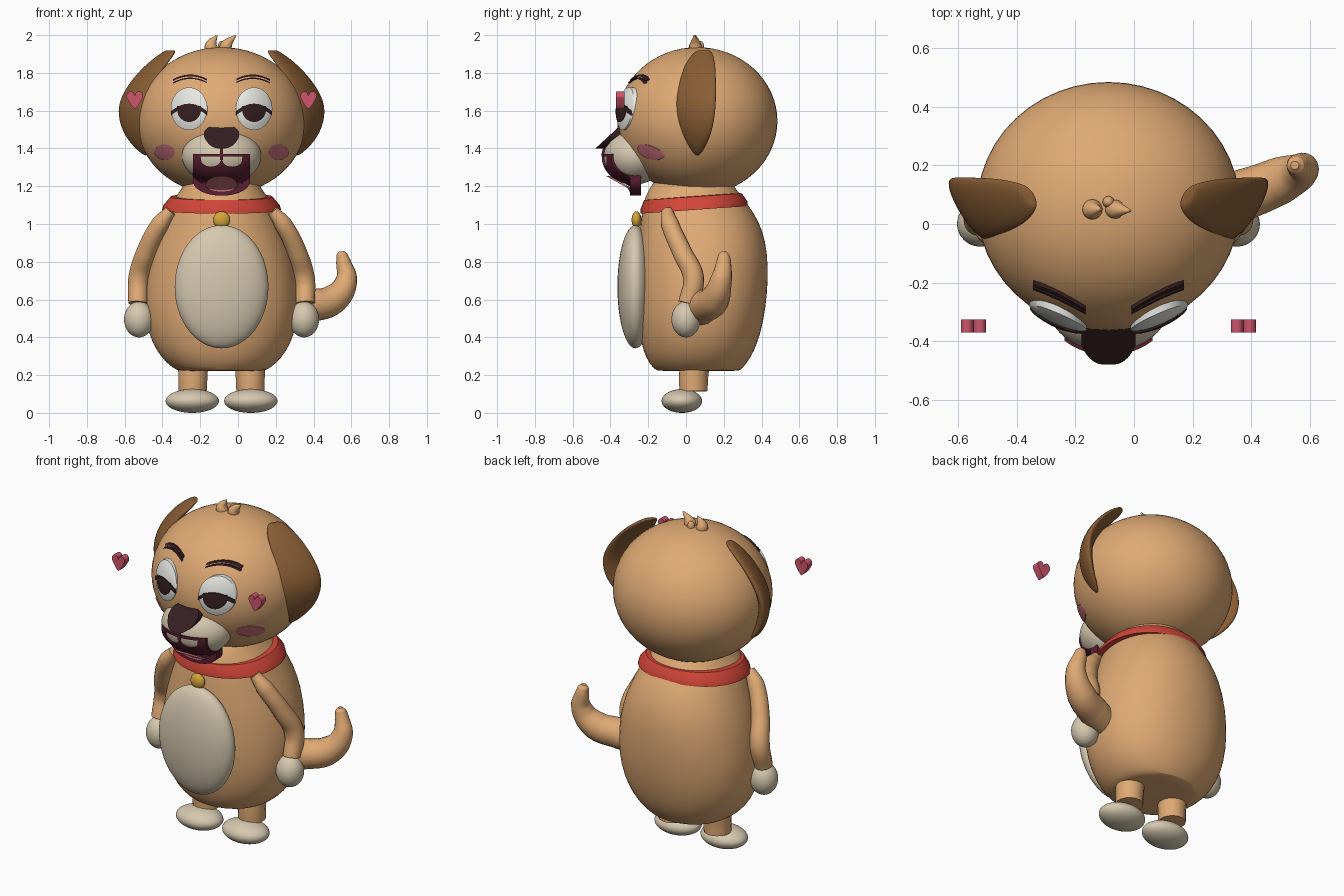
import bpy, bmesh, math
from mathutils import Vector

if "Cube" in bpy.data.objects:
    bpy.data.objects.remove(bpy.data.objects["Cube"])

CX = -0.087  # the body's mirror plane


def material(name, r, g, b):
    m = bpy.data.materials.new(name)
    m.diffuse_color = (r, g, b, 1)
    m.use_nodes = True
    m.node_tree.nodes["Principled BSDF"].inputs["Base Color"].default_value = m.diffuse_color
    return m


TAN = material("tan fur", .74, .40, .175)
BROWN = material("ear brown", .25, .11, .035)
CREAM = material("cream fur", .67, .58, .43)
WHITE = material("eye white", .8, .8, .77)
RED = material("collar red", .64, .06, .04)
GOLD = material("gold", .66, .38, .04)
DARK = material("dark brown", .035, .013, .015)
MAROON = material("mouth maroon", .10, .013, .03)
PINK = material("pink", .62, .09, .15)
BLUSH = material("blush", .60, .17, .2)


def add(name, mesh, mat):
    ob = bpy.data.objects.new(name, mesh)
    bpy.context.collection.objects.link(ob)
    mesh.materials.clear()
    mesh.materials.append(mat)
    return ob


def loft(name, rings, mat, subdiv=0):
    """Closed skin over equal-length rings of points (x measured from CX)."""
    bm = bmesh.new()
    vs = [[bm.verts.new((CX + p[0], p[1], p[2])) for p in r] for r in rings]
    n = len(vs[0])
    for a, b in zip(vs, vs[1:]):
        for i in range(n):
            j = (i + 1) % n
            bm.faces.new((a[i], a[j], b[j], b[i]))
    bm.faces.new(vs[0])
    bm.faces.new(vs[-1])
    bmesh.ops.remove_doubles(bm, verts=bm.verts, dist=1e-4)
    bmesh.ops.recalc_face_normals(bm, faces=bm.faces)
    me = bpy.data.meshes.new(name)
    bm.to_mesh(me)
    bm.free()
    ob = add(name, me, mat)
    if subdiv:
        ob.modifiers.new("smooth", 'SUBSURF').levels = subdiv
    return ob


def ball(name, c, r, mat):
    bm = bmesh.new()
    bmesh.ops.create_uvsphere(bm, u_segments=48, v_segments=32, radius=1)
    for v in bm.verts:
        v.co = Vector((CX + c[0] + v.co.x * r[0], c[1] + v.co.y * r[1], c[2] + v.co.z * r[2]))
    me = bpy.data.meshes.new(name)
    bm.to_mesh(me)
    bm.free()
    return add(name, me, mat)


def tube(name, pts, mat):
    """Round tube through (x, y, z, radius) points."""
    cu = bpy.data.curves.new(name + "_path", 'CURVE')
    cu.dimensions = '3D'
    cu.bevel_depth, cu.bevel_resolution, cu.use_fill_caps = 1, 6, True
    sp = cu.splines.new('BEZIER')
    sp.bezier_points.add(len(pts) - 1)
    sp.resolution_u = 10
    for bp, (x, y, z, r) in zip(sp.bezier_points, pts):
        bp.co, bp.radius = (CX + x, y, z), r
        bp.handle_left_type = bp.handle_right_type = 'AUTO'
    tmp = bpy.data.objects.new("path", cu)
    me = bpy.data.meshes.new_from_object(tmp)
    bpy.data.objects.remove(tmp)
    return add(name, me, mat)


def sheet(name, x0, x1, lo, hi, yfun, thick, mat, s=1, cols=24, rows=8):
    """Curved plate facing -y, between lo(x) and hi(x); s mirrors it."""
    rings = []
    for i in range(cols + 1):
        x = (x0 + x1) / 2 - (x1 - x0) / 2 * math.cos(math.pi * i / cols)
        zs = [lo(x) + (hi(x) - lo(x)) * k / rows for k in range(rows + 1)]
        rings.append([(s * x, yfun(x, z), z) for z in zs] +
                     [(s * x, yfun(x, z) + thick, z) for z in reversed(zs)])
    return loft(name, rings, mat)


def arc(u):
    return math.sqrt(max(0, 1 - u * u))


def ellipse(name, cx, cz, rx, rz, yfun, thick, mat, s=1):
    return sheet(name, cx - rx, cx + rx, lambda x: cz - rz * arc((x - cx) / rx),
                 lambda x: cz + rz * arc((x - cx) / rx), yfun, thick, mat, s)


def oval(z, rx, yf, yb, n=32, tilt=0):
    ring = []
    for i in range(n):
        t = 2 * math.pi * i / n
        c, s = [math.copysign(abs(w) ** .94, w) for w in (math.cos(t), math.sin(t))]
        y = (yf + yb) / 2 + (yb - yf) / 2 * s
        ring.append((rx * c, y, z + tilt * (y - .045)))
    return ring


# Body with neck
loft("body", [oval(*p) for p in [
    (.222, .21, -.14, .27), (.224, .237, -.16, .29), (.26, .288, -.195, .32), (.32, .342, -.225, .36),
    (.42, .39, -.25, .397), (.55, .412, -.265, .423), (.7, .404, -.265, .437), (.85, .375, -.258, .433),
    (.97, .33, -.245, .407), (1.06, .29, -.235, .36), (1.12, .262, -.222, .315),
    (1.16, .232, -.21, .285), (1.2, .202, -.185, .255), (1.25, .19, -.16, .22)]], TAN, 1)
ball("belly_patch", (0, -.268, .668), (.248, .095, .326), CREAM)

# Collar and bell
loft("collar", [oval(z, rx, yf, yb, 48, .07) for z, rx, yf, yb in [
    (1.075, .28, -.21, .3), (1.075, .315, -.24, .328), (1.10, .308, -.24, .325),
    (1.145, .27, -.222, .295), (1.15, .2, -.18, .25)]], RED)
ball("bell", (0, -.262, 1.022), (.045, .026, .045), GOLD)

# Head
HC, HR = (.06, 1.545), (.448, .424, .391)
ball("head", (0, HC[0], HC[1]), HR, TAN)
ball("muzzle", (0, -.27, 1.36), (.21, .165, .15), CREAM)


def head_y(x, z, off=.006):
    return HC[0] - HR[1] * math.sqrt(max(0, 1 - (x / HR[0]) ** 2 - ((z - HC[1]) / HR[2]) ** 2)) - off


def eye_y(x, z, off=0):
    d = 1 - ((x - .172) / .1) ** 2 - ((z - 1.61) / .115) ** 2
    return head_y(x, 1.61 + .75 * (z - 1.61), .004 + off) - .02 * math.sqrt(max(0, d))


# Hair tufts
tube("hair_tuft_left", [(-.045, .05, 1.9, .035), (-.055, .05, 1.945, .034), (-.025, .05, 1.998, .004)], TAN)
tube("hair_tuft_right", [(.015, .05, 1.9, .03), (.025, .05, 1.945, .032), (.075, .045, 1.998, .004)], TAN)
ball("hair_tuft_back", (0, .075, 1.94), (.02, .02, .03), TAN)

# Paired parts
for side, s in (("left", -1), ("right", 1)):
    # ear: slanted lens sections (z, x, y, half length, half thickness)
    d, p = Vector((.53, .85)), Vector((.85, -.53))
    rings = []
    for z, x, y, a, b in [(1.362, .40, .06, .01, .008), (1.40, .43, .06, .045, .02), (1.48, .468, .055, .097, .03),
                          (1.6, .484, .05, .127, .034), (1.7, .452, .056, .123, .034), (1.8, .385, .068, .106, .032),
                          (1.87, .32, .08, .085, .03), (1.915, .272, .092, .05, .024), (1.92, .27, .095, .03, .015)]:
        rings.append([(s * (x + a * d.x * math.cos(t) + b * p.x * math.sin(t)),
                       y + a * d.y * math.cos(t) + b * p.y * math.sin(t), z)
                      for t in [math.pi * k / 8 for k in range(16)]])
    loft(side + "_ear", rings, BROWN, 2)

    # eye, iris, lash, brow, cheek
    ellipse(side + "_eye_white", .172, 1.61, .097, .113, eye_y, .03, WHITE, s)
    sheet(side + "_iris", .109, .235, lambda x: 1.605 - .065 * arc((x - .172) / .063), lambda x: 1.625,
          lambda x, z: eye_y(x, z, .004), .008, DARK, s)
    lash = lambda x: 1.637 - .04 * ((x - .172) / .095) ** 2
    sheet(side + "_lash", .077, .267, lambda x: lash(x) - .022, lash,
          lambda x, z: eye_y(x, z, .007), .009, DARK, s, rows=2)
    brow = lambda x: 1.791 - .024 * ((x - .165) / .09) ** 2
    for part, drop, tall in (("upper", 0, .009), ("lower", .016, .007)):
        sheet(side + "_brow_" + part, .078, .257, lambda x: brow(x) - drop - tall, lambda x: brow(x) - drop,
              lambda x, z: head_y(x, z, .012), .018, DARK, s, rows=2)
    ellipse(side + "_cheek", .302, 1.38, .054, .041, head_y, .009, BLUSH, s)

    # floating heart
    u = lambda x: abs(x - .46) / .043
    sheet(side + "_heart", .417, .503, lambda x: 1.61 + .06 * u(x) ** 1.4,
          lambda x: 1.678 + .024 * arc(2 * u(x) - 1), lambda x, z: -.37, .044, PINK, s, rows=3)

    # arm, hand, leg, foot
    tube(side + "_arm", [(s * x, y, z, r) for x, y, z, r in [
        (.27, -.10, 1.07, .03), (.325, -.085, 1.0, .048), (.40, -.02, .85, .052),
        (.438, .04, .71, .056), (.443, .01, .58, .051)]], TAN)
    ball(side + "_hand", (s * .437, 0, .495), (.079, .077, .095), CREAM)
    tube(side + "_leg", [(s * .15, .05, .3, .083), (s * .152, .04, .18, .078), (s * .153, .04, .115, .076)], TAN)
    ball(side + "_foot", (s * .155, -.022, .063), (.141, .107, .063), CREAM)

# Nose: slanted plate
sheet("nose", -.092, .092, lambda x: 1.40 + .06 * (abs(x) / .092) ** 3,
      lambda x: 1.522 - .035 * (abs(x) / .092) ** 4,
      lambda x, z: -.35 - (1.52 - z) * 1.08, .06, DARK)


# Mouth hugs the muzzle, then drops below it as the lower jaw
def mouth_y(x, z):
    d = 1 - (x / .21) ** 2 - ((z - 1.36) / .15) ** 2
    return min(-.27 - .165 * math.sqrt(max(0, d)) - .012, -.297)


def mouth_top(x):
    a = abs(x)
    return 1.368 if a > .112 else 1.345 - .042 * arc((a - .056) / .056)


sheet("mouth", -.15, .15, lambda x: 1.225 - .075 * arc(x / .15), mouth_top, mouth_y, .06, MAROON, cols=48, rows=12)
for name, x1, z0, z1 in (("lip_line", .15, 1.358, 1.371), ("lip_centre_line", .008, 1.34, 1.41)):
    sheet(name, -x1, x1, lambda x: z0, lambda x: z1, mouth_y, .03, MAROON, rows=2)
sheet("tongue", -.085, .085, lambda x: 1.205 - .033 * arc(x / .085), lambda x: 1.205 + .05 * arc(x / .085),
      lambda x, z: min(-.425 + (1.255 - z) * 1.8, mouth_y(x, z) - .006), .02, BLUSH)

# Tail
tube("tail", [(.3, .06, .53, .08), (.46, .10, .565, .087), (.59, .15, .60, .08), (.66, .185, .70, .058),
              (.645, .2, .80, .039), (.637, .2, .838, .03), (.635, .2, .855, .014)], TAN)

# Smooth shading with sharp edges kept
for ob in bpy.context.collection.objects:
    ob.select_set(True)
    bpy.context.view_layer.objects.active = ob
bpy.ops.object.shade_smooth_by_angle(angle=math.radians(40))
